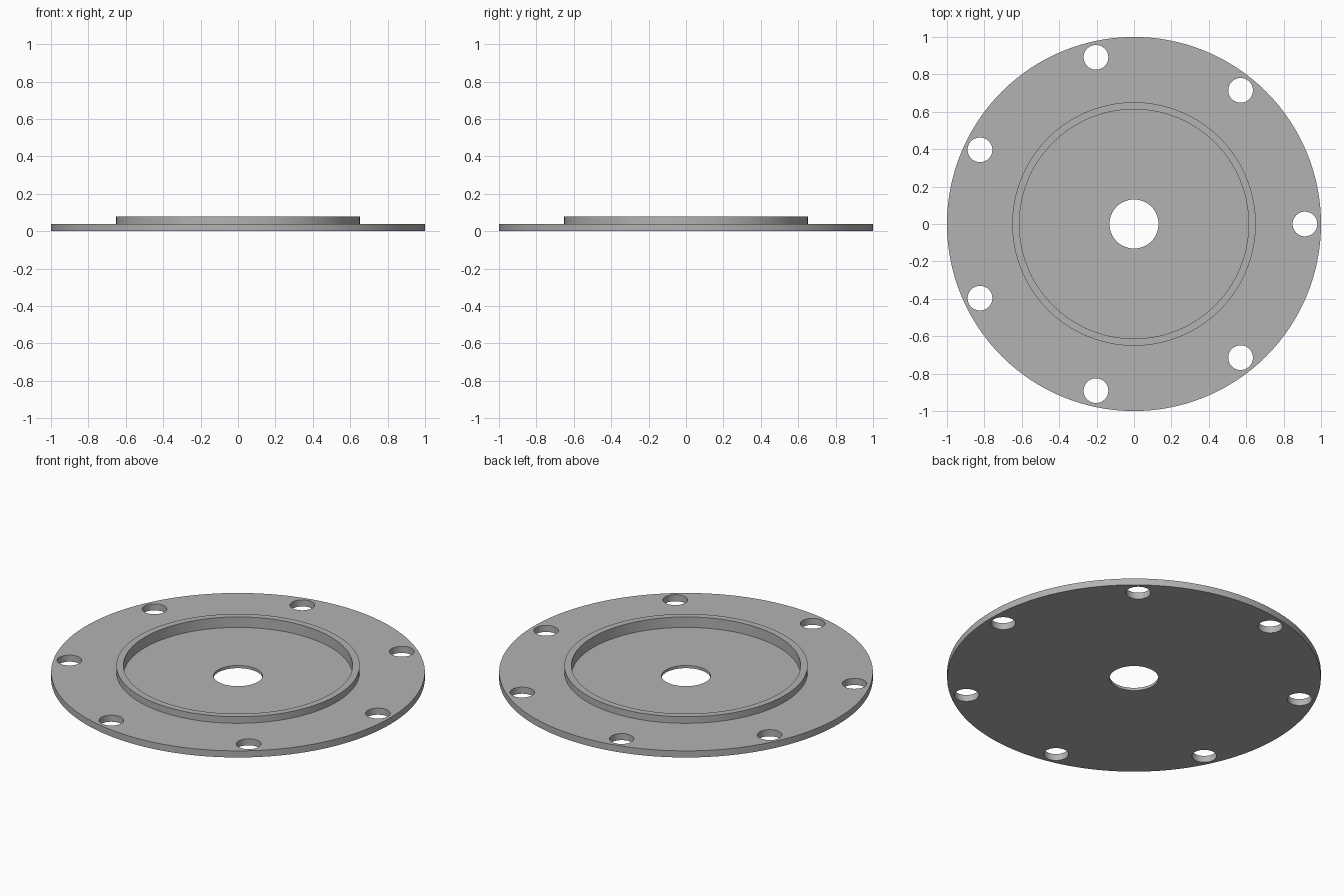
import bpy, bmesh, math

if "Cube" in bpy.data.objects:
    bpy.data.objects.remove(bpy.data.objects["Cube"])

SEG = 128
BOLTS = 7

metal = bpy.data.materials.new("grey metal")
metal.diffuse_color = (0.45, 0.45, 0.45, 1)
metal.use_nodes = True
metal.node_tree.nodes["Principled BSDF"].inputs["Base Color"].default_value = metal.diffuse_color


def add_object(name, bm):
    bmesh.ops.recalc_face_normals(bm, faces=bm.faces)
    mesh = bpy.data.meshes.new(name)
    bm.to_mesh(mesh)
    bm.free()
    obj = bpy.data.objects.new(name, mesh)
    bpy.context.collection.objects.link(obj)
    mesh.materials.append(metal)
    return obj


# Flange cross-section (radius, height): bore, recessed floor, raised lip, rim
profile = [(0.131, 0), (0.131, 0.016), (0.613, 0.016), (0.613, 0.078),
           (0.651, 0.078), (0.651, 0.039), (1, 0.039), (1, 0)]
bm = bmesh.new()
rings = []
for i in range(SEG):
    a = math.tau * i / SEG
    rings.append([bm.verts.new((r * math.cos(a), r * math.sin(a), z)) for r, z in profile])
for i in range(SEG):
    a, b = rings[i], rings[(i + 1) % SEG]
    for j in range(len(profile)):
        k = (j + 1) % len(profile)
        bm.faces.new((a[j], b[j], b[k], a[k]))
flange = add_object("flange", bm)

# Bolt hole cutters spaced evenly round the rim
bm = bmesh.new()
for i in range(BOLTS):
    a = math.tau * i / BOLTS
    made = bmesh.ops.create_cone(bm, cap_ends=True, segments=48, radius1=0.066,
                                 radius2=0.066, depth=0.4)
    bmesh.ops.translate(bm, verts=made["verts"],
                        vec=(0.914 * math.cos(a), 0.914 * math.sin(a), 0))
cutter = add_object("bolt_hole_cutter", bm)
cutter.hide_render = True

# Cut the holes, then smooth the round walls and keep the edges sharp
cut = flange.modifiers.new("bolt_holes", 'BOOLEAN')
cut.operation = 'DIFFERENCE'
cut.solver = 'EXACT'
cut.object = cutter
bpy.context.view_layer.objects.active = flange
flange.select_set(True)
bpy.ops.object.modifier_apply(modifier=cut.name)
bpy.data.objects.remove(cutter)
bpy.ops.object.shade_smooth_by_angle(angle=math.radians(30))
